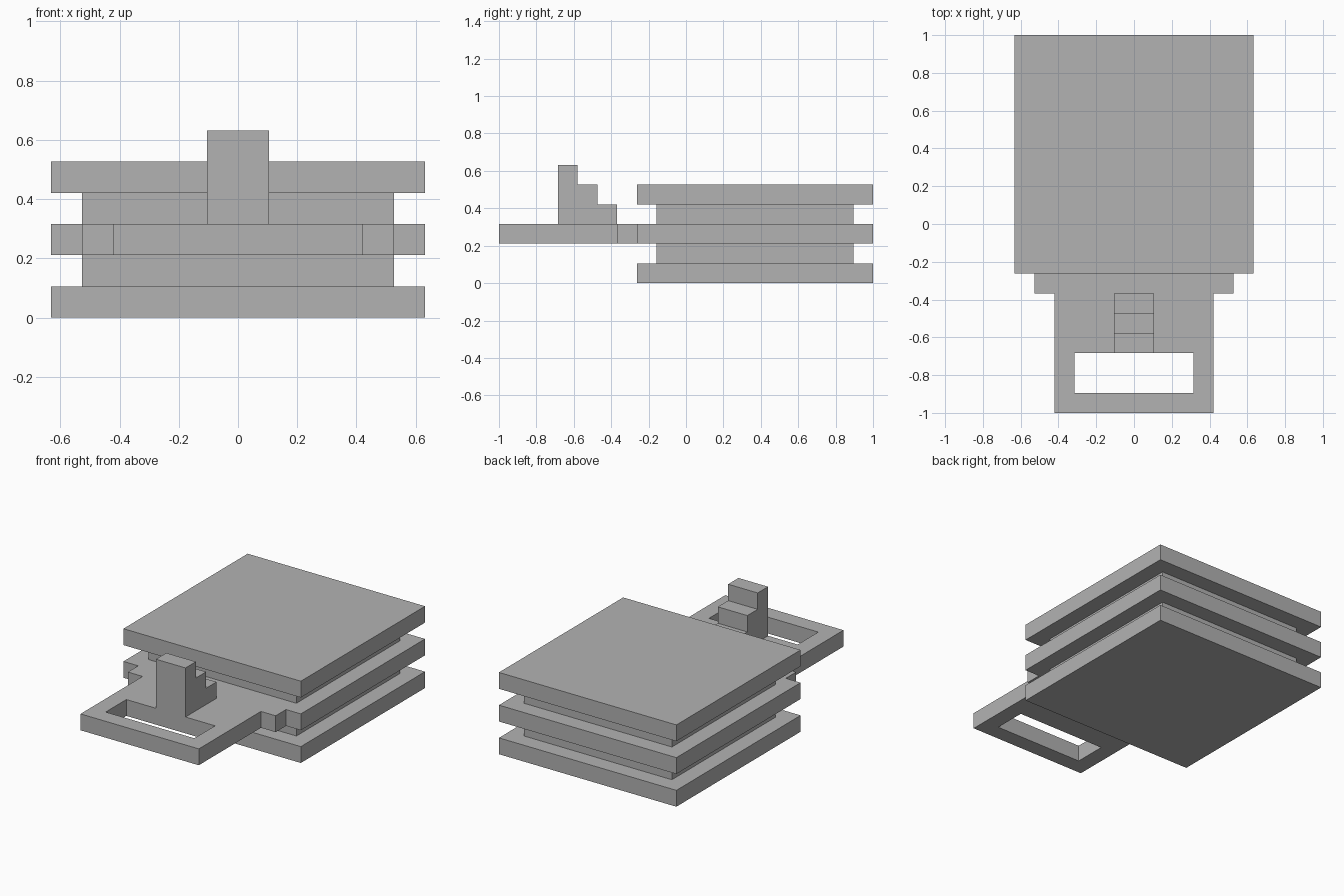
import bpy
import bmesh
from mathutils import Vector

default_cube = bpy.data.objects.get("Cube")
if default_cube:
    bpy.data.objects.remove(default_cube, do_unlink=True)

U = 2 / 19        # one module of the design
BODY_Y = 3.5      # centre of the stacked body, in modules

grey = bpy.data.materials.new("plain grey")
grey.use_nodes = True
colour = (0.448, 0.448, 0.448, 1)
grey.diffuse_color = colour
grey.node_tree.nodes["Principled BSDF"].inputs["Base Color"].default_value = colour


def prism(name, loops, direction, place):
    """Fill 2D loops (later loops are holes) and extrude them; units are modules."""
    bm = bmesh.new()
    edges = []
    for loop in loops:
        verts = [bm.verts.new(place(a, b)) for a, b in loop]
        edges += [bm.edges.new((v, verts[i - 1])) for i, v in enumerate(verts)]
    bmesh.ops.triangle_fill(bm, edges=edges, use_beauty=True)
    cap = bm.faces[:]
    grown = bmesh.ops.extrude_face_region(bm, geom=cap, use_keep_orig=True)["geom"]
    moved = [g for g in grown if isinstance(g, bmesh.types.BMVert)]
    bmesh.ops.translate(bm, verts=moved, vec=Vector(direction))
    bmesh.ops.recalc_face_normals(bm, faces=bm.faces)
    bmesh.ops.scale(bm, verts=bm.verts, vec=(U, U, U))
    mesh = bpy.data.meshes.new(name)
    bm.to_mesh(mesh)
    bm.free()
    mesh.materials.append(grey)
    obj = bpy.data.objects.new(name, mesh)
    bpy.context.collection.objects.link(obj)
    return obj


def rectangle(half, y0, y1):
    return [(-half, y0), (half, y0), (half, y1), (-half, y1)]


def slab(name, loops, z):
    """Horizontal layer one module thick."""
    return prism(name, loops, (0, 0, 1), lambda x, y: (x, y, z))


# Wide outer plates and the narrower cores between them
for name, half, z in (("bottom_plate", 6, 0), ("lower_core", 5, 1),
                      ("upper_core", 5, 3), ("top_plate", 6, 4)):
    slab(name, [rectangle(half, BODY_Y - half, BODY_Y + half)], z)

# Middle plate with stepped shoulders and a slotted front tongue
right_side = [(4, -9.5), (4, -3.5), (5, -3.5), (5, -2.5), (6, -2.5), (6, 9.5)]
left_side = [(-x, y) for x, y in reversed(right_side)]
slab("middle_plate_with_tongue",
     [right_side + left_side, rectangle(3, -8.5, -6.5)], 2)

# Stepped catch standing behind the slot
steps = [(-6.5, 3), (-3.5, 3), (-3.5, 4), (-4.5, 4),
         (-4.5, 5), (-5.5, 5), (-5.5, 6), (-6.5, 6)]
prism("stepped_catch", [steps], (2, 0, 0), lambda y, z: (-1, y, z))
